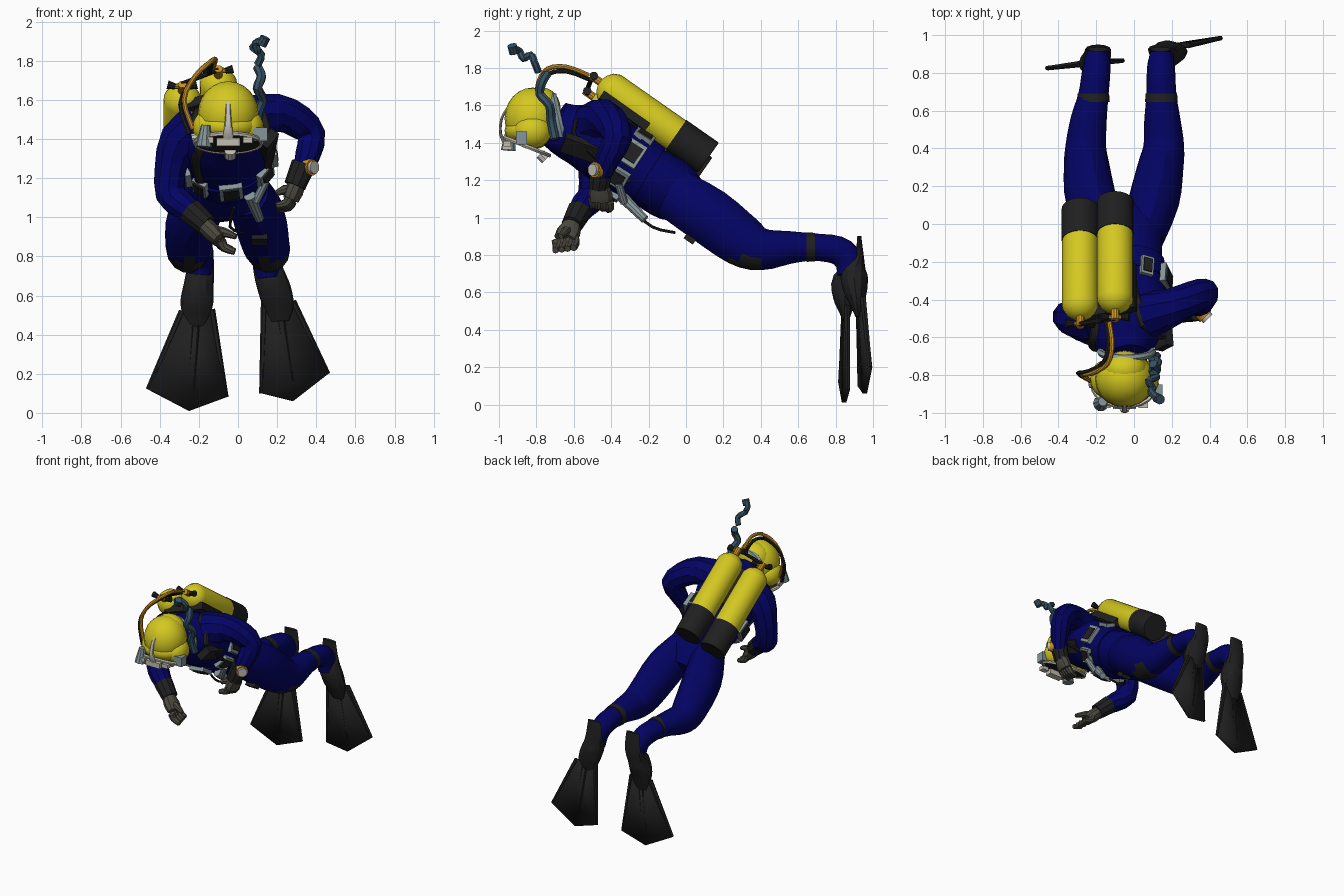
import bpy, bmesh
from math import sin, cos, pi, radians
from mathutils import Vector, Matrix

cube = bpy.data.objects.get("Cube")
if cube:
    bpy.data.objects.remove(cube, do_unlink=True)


def material(name, *rgb):
    m = bpy.data.materials.new(name)
    m.use_nodes = True
    m.diffuse_color = (*rgb, 1)
    m.node_tree.nodes["Principled BSDF"].inputs["Base Color"].default_value = (*rgb, 1)
    return m


blue = material("suit blue", .001, .001, .125)
yellow = material("tank yellow", .66, .58, .015)
black = material("rubber black", .014, .014, .014)
glove = material("glove grey", .07, .066, .05)
steel = material("steel grey", .24, .3, .32)
pale = material("pale metal", .55, .52, .45)
brass = material("brass orange", .6, .28, .015)
teal = material("hose teal", .035, .08, .12)

X, Y, Z = Vector((1, 0, 0)), Vector((0, 1, 0)), Vector((0, 0, 1))
made = []


def finish(name, bm, *mats):
    bmesh.ops.recalc_face_normals(bm, faces=bm.faces)
    mesh = bpy.data.meshes.new(name)
    bm.to_mesh(mesh)
    bm.free()
    for m in mats:
        mesh.materials.append(m)
    ob = bpy.data.objects.new(name, mesh)
    bpy.context.collection.objects.link(ob)
    made.append(ob)
    return ob


def refine(rings, steps):
    """Smoothly add rings between the given ones."""
    pts = [Vector(r if len(r) == 5 else (*r, r[3])) for r in rings]
    out = []
    for i in range(len(pts) - 1):
        a, b, c, d = pts[max(i - 1, 0)], pts[i], pts[i + 1], pts[min(i + 2, len(pts) - 1)]
        for k in range(steps):
            t = k / steps
            out.append(b + (c - a) * t / 2 + (a * 2 - b * 5 + c * 4 - d) * t * t / 2
                       + (b * 3 - a - c * 3 + d) * t ** 3 / 2)
    return out + [pts[-1]]


def frame(rings, i, hint):
    d = (rings[min(i + 1, len(rings) - 1)] - rings[max(i - 1, 0)]).to_3d().normalized()
    s = (hint - d * hint.dot(d)).normalized()
    return s, s.cross(d), d


def loft(name, mat, rings, hint=X, sides=12, steps=1):
    """Skin elliptical rings (x, y, z, half width, half height)."""
    rings = refine(rings, steps)
    bm = bmesh.new()
    loops = []
    for i, r in enumerate(rings):
        s, n, _ = frame(rings, i, hint)
        angles = [2 * pi * k / sides for k in range(sides)]
        loops.append([bm.verts.new(r.to_3d() + s * cos(a) * r[3] + n * sin(a) * r[4]) for a in angles])
    for p, q in zip(loops, loops[1:]):
        for k in range(sides):
            j = (k + 1) % sides
            bm.faces.new((p[k], p[j], q[j], q[k]))
    bm.faces.new(loops[0])
    bm.faces.new(loops[-1])
    return finish(name, bm, mat)


def rod(name, mat, a, b, ra, rb=None, sides=10):
    a, b = Vector(a), Vector(b)
    hint = Y if abs((b - a).normalized().x) > .7 else X
    return loft(name, mat, [(*a, ra), (*b, rb or ra)], hint, sides)


def hose(name, mat, points, r, sides=8):
    return loft(name, mat, [(*p, r) for p in points], Vector((.8, .3, .1)), sides, 3)


def box(name, mat, centre, size, rot=Matrix.Identity(3)):
    bm = bmesh.new()
    place = Matrix.Translation(centre) @ rot.to_4x4() @ Matrix.Diagonal((*size, 1))
    bmesh.ops.create_cube(bm, size=1, matrix=place)
    return finish(name, bm, mat)


def ball(name, mat, centre, size):
    bm = bmesh.new()
    place = Matrix.Translation(centre) @ Matrix.Diagonal((*size, 1))
    bmesh.ops.create_uvsphere(bm, u_segments=20, v_segments=12, radius=1, matrix=place)
    return finish(name, bm, mat)


def ring(name, mat, centre, tilt, radius, thick, squash=1):
    bpy.ops.mesh.primitive_torus_add(location=centre, rotation=(tilt, 0, 0), major_radius=radius,
                                     minor_radius=thick, major_segments=24, minor_segments=6)
    ob = bpy.context.object
    ob.name = name
    ob.scale.y = squash
    ob.data.materials.append(mat)
    made.append(ob)


# Torso, rolled so the left shoulder is higher
roll = Vector((cos(.27), 0, sin(.27)))
body = [(-.03, -.7, 1.5, .11, .13), (-.04, -.62, 1.46, .18, .15), (-.05, -.5, 1.42, .25, .18),
        (-.05, -.36, 1.32, .225, .18), (-.04, -.2, 1.22, .195, .165), (-.05, -.05, 1.13, .2, .16),
        (-.05, .1, 1.04, .15, .07)]
loft("torso", blue, body, roll, 16, 3)
fine = refine(body, 3)


def surf(t, angle, off=.004):
    """Point and orientation on the torso: 0 left, 90 back, 270 belly."""
    i = round(t * 3)
    s, n, d = frame(fine, i, roll)
    a, r = radians(angle), fine[i]
    out = (s * cos(a) / r[3] + n * sin(a) / r[4]).normalized()
    p = r.to_3d() + s * cos(a) * r[3] + n * sin(a) * r[4] + out * off
    return p, Matrix((d.cross(out), d, out)).transposed()


# Harness straps and back plate
for side, flip in (("left", False), ("right", True)):
    path = [(3, 75), (2, 65), (1.3, 50), (1, 20), (1, -15), (1.3, -30), (2, -38), (3, -40), (3.7, -42)]
    pts = [surf(t, 180 - a if flip else a)[0] for t, a in path]
    loft(side + "_harness_strap", black, [(*p, .026, .012) for p in pts], X, 8, 2)
p, rot = surf(2.3, 100)
box("back_plate", black, p, (.3, .3, .05), rot)
p, rot = surf(1.7, -42)
box("chest_pouch", black, p, (.1, .22, .05), rot)

# Weight belt with framed blocks
waist = fine[10:13]
loft("belt", blue, [(*r.to_3d(), r[3] + .01, r[4] + .01) for r in waist], roll, 20)
blocks = ((48, .07), (2, .14), (-44, .11), (262, .12), (218, .08), (180, .13), (140, .08))
for k, (angle, wide) in enumerate(blocks):
    p, rot = surf(3.5, angle, .012)
    box(f"belt_frame_{k}", steel, p, (wide, .11, .03), rot)
    box(f"belt_block_{k}", black, p, (wide * .68, .08, .044), rot)
rod("knife_handle", steel, (.14, -.36, 1.18), (.09, -.33, 1.08), .022)
rod("knife_sheath", steel, (.06, -.34, 1.11), (.11, -.22, .99), .032, .024)
hose("belt_cord", black, [(-.02, -.3, 1.05), (-.04, -.18, .95), (.03, -.06, .92)], .008, 6)

# Legs with knee pads, ankle bands and fins
profile = [(-.07, 1.13, .11, .14), (.12, 1.01, .135, .155), (.3, .875, .122, .142), (.41, .83, .108, .115),
           (.55, .84, .096, .09), (.68, .842, .08, .075), (.81, .825, .075, .078), (.87, .77, .068, .078),
           (.875, .69, .06, .066)]
legs = {"left": (.05, .105, .14, .158, .15, .145, .143, .145, .155),
        "right": (-.15, -.225, -.25, -.255, -.24, -.215, -.2, -.195, -.195)}
feet = {"left": [(.14, .925, .9, .055, .012), (.142, .928, .79, .068, .024), (.16, .9, .71, .078, .07),
                 (.19, .905, .62, .084, .066), (.21, .915, .54, .075, .04), (.215, .92, .47, .045, .014)],
        "right": [(-.19, .925, .9, .055, .012), (-.19, .925, .76, .068, .026), (-.2, .865, .66, .076, .082),
                  (-.21, .85, .57, .084, .064), (-.215, .853, .5, .07, .036), (-.22, .855, .44, .045, .014)]}
blades = {"left": ((.135, .58), (.28, .57), (.46, .2), (.28, .06), (.12, .1)),
          "right": ((-.135, .53), (-.285, .52), (-.46, .12), (-.25, .01), (-.06, .08))}


def blade_point(side, x, z):
    return Vector((x, .9 + x * .17 + (.5 - z) * .02 if side == "left" else .875 + x * .1 - (.5 - z) * .01, z))


for side, xs in legs.items():
    leg = loft(side + "_leg", blue, [(x, *r) for x, r in zip(xs, profile)], X, 14, 3)
    leg.data.materials.append(black)
    for f in leg.data.polygons:
        if f.center.z < .78 and f.center.y < .42:
            f.material_index = 1
    x = xs[5]
    loft(side + "_ankle_band", black, [(x, .645, .842, .087, .081), (x, .69, .842, .083, .078)], X, 14)
    loft(side + "_fin_pocket", black, feet[side], X, 12, 3)
    bm = bmesh.new()
    pts = [blade_point(side, *p) for p in blades[side]]
    bm.faces.new([bm.verts.new(p) for p in pts])
    blade = finish(side + "_fin_blade", bm, black)
    thick = blade.modifiers.new("thickness", "SOLIDIFY")
    thick.thickness, thick.offset = .024, 0
    for k, (a, b) in enumerate(((0, 4), (1, 2))):
        rod(f"{side}_fin_edge_{k}", black, pts[a], pts[b], .018, .012, 6)
    middle = (pts[0] + pts[1]) / 2
    for k in (-1, 1):
        shift = X * .015 * k
        rod(f"{side}_fin_rib_{k}", black, middle + shift, pts[3].lerp(middle, .2) + shift, .017, .012, 4)
box("thigh_patch", black, (.11, .02, .885), (.08, .06, .03), Matrix.Rotation(-.6, 3, "X"))

# Arms, cuffs and gloves
loft("left_arm", blue, [(.08, -.48, 1.5, .13), (.2, -.44, 1.535, .1), (.31, -.39, 1.49, .09),
                        (.375, -.365, 1.42, .076), (.36, -.41, 1.33, .068), (.33, -.45, 1.23, .052)], Y, 10, 2)
loft("right_arm", blue, [(-.2, -.5, 1.46, .13), (-.3, -.5, 1.39, .11), (-.345, -.49, 1.25, .085),
                         (-.345, -.5, 1.12, .08), (-.28, -.55, 1.06, .072), (-.2, -.59, 1.0, .056)], Y, 10, 2)
rod("left_cuff", black, (.335, -.45, 1.27), (.29, -.465, 1.16), .064, .056)
rod("right_cuff", black, (-.245, -.57, 1.035), (-.16, -.61, .96), .068, .058)
rod("watch_bezel", brass, (.355, -.465, 1.255), (.38, -.49, 1.255), .045, .042, 14)
rod("watch_face", pale, (.37, -.48, 1.255), (.392, -.502, 1.255), .033, None, 14)


def hand(side, wrist, knuckle, tip, thumb, spread):
    w, k, t, th, sp = map(Vector, (wrist, knuckle, tip, thumb, spread))
    loft(side + "_palm", glove, [(*w, .05, .045), (*w.lerp(k, .5), .065, .048), (*k, .062, .04)], sp, 10)
    for i in range(4):
        o = sp * (i - 1.5)
        bend = k.lerp(t, .55) + o + (k - th) * .25
        loft(f"{side}_finger_{i}", glove, [(*(k + o), .026), (*bend, .024), (*(t + o), .017)], sp, 8, 2)
    loft(side + "_thumb", glove, [(*w.lerp(k, .4), .032), (*w.lerp(th, .6), .025), (*th, .014)], sp, 8, 2)


hand("left", (.3, -.46, 1.17), (.27, -.455, 1.09), (.2, -.46, 1.05), (.195, -.48, 1.12), (.004, .029, -.006))
hand("right", (-.17, -.61, .96), (-.095, -.645, .885), (-.025, -.65, .83), (-.01, -.67, .9), (.006, -.032, -.004))

# Twin tanks with rubber boots and valves
tip, axis = Vector((-.1, -.46, 1.725)), Vector((0, .82, -.573))
for side, off in (("left", Vector()), ("right", Vector((-.185, -.035, -.08)))):
    top = tip + off
    dome = ((0, .02), (.012, .05), (.035, .078), (.07, .095), (.51, .095))
    loft(side + "_tank", yellow, [(*(top + axis * t), r) for t, r in dome], X, 24)
    boot = ((.495, .098), (.702, .098), (.707, .095))
    loft(side + "_tank_boot", black, [(*(top + axis * t), r) for t, r in boot], X, 24)
    rod(side + "_valve", brass, top + axis * .02, top - axis * .06, .022)
    knob = top - axis * .04
    rod(side + "_valve_stem", brass, knob - X * .04, knob + X * .04, .012)
    for k in (-1, 1):
        rod(f"{side}_valve_knob_{k}", black, knob + X * .035 * k, knob + X * .075 * k + Z * .01, .016, .023)
rod("manifold", black, (-.29, -.53, 1.68), (-.1, -.5, 1.755), .013)

# Helmet, collar and face plate
ball("helmet", yellow, (-.05, -.82, 1.53), (.155, .15, .165))
ball("helmet_crown", yellow, (-.05, -.77, 1.58), (.12, .1, .115))
ball("helmet_jaw", yellow, (-.05, -.845, 1.465), (.15, .125, .08))
for side, x in (("left", .05), ("right", -.15)):
    ball(side + "_helmet_cheek", yellow, (x, -.82, 1.46), (.082, .1, .09))
    box(side + "_face_clamp", pale, (x, -.955, 1.395), (.05, .04, .03))
ring("neck_collar", steel, (-.04, -.675, 1.5), -1.35, .138, .02, 1.1)
ring("face_plate_rim", pale, (-.05, -.85, 1.38), -.38, .17, .012, .76)
loft("face_plate", black, [(-.05, -.85, 1.385, .162, .122), (-.05, -.854, 1.375, .162, .122)], X, 24)
loft("helmet_handle", pale, [(-.05, -.965, 1.39, .03, .01), (-.05, -.992, 1.45, .022, .008),
                             (-.05, -.985, 1.53, .014, .007), (-.05, -.95, 1.59, .012, .007)], X, 8, 3)
box("nose_block", pale, (-.05, -.955, 1.385), (.12, .05, .04))
rod("right_regulator", steel, (-.175, -.95, 1.36), (-.165, -.94, 1.47), .042, .024)
box("left_regulator", steel, (.115, -.88, 1.425), (.07, .06, .07))
rod("side_valve", pale, (-.19, -.84, 1.41), (-.235, -.84, 1.4), .028)
rod("chin_valve", pale, (-.04, -.78, 1.34), (-.04, -.75, 1.31), .03)

# Air hoses and the loose umbilical
air = [(-.13, -.52, 1.76), (-.115, -.64, 1.805), (-.14, -.74, 1.795), (-.22, -.79, 1.72),
       (-.275, -.8, 1.6), (-.23, -.83, 1.45)]
hose("air_hose", brass, air, .013)
hose("second_hose", black, [Vector(p) - Vector((.02, -.01, .025)) for p in air], .012)
hose("umbilical_lower", teal, [(.12, -.7, 1.42), (.1, -.72, 1.52), (.125, -.73, 1.6), (.1, -.78, 1.66),
                               (.12, -.77, 1.72), (.1, -.74, 1.77)], .025, 7)
hose("umbilical_upper", teal, [(.1, -.79, 1.78), (.12, -.81, 1.83), (.075, -.83, 1.87), (.1, -.87, 1.85),
                               (.09, -.89, 1.89), (.135, -.93, 1.905)], .02, 7)
rod("umbilical_end", teal, (.12, -.92, 1.88), (.14, -.93, 1.92), .026)

# Smooth shading with sharp edges kept
bpy.ops.object.select_all(action="DESELECT")
for ob in made:
    ob.select_set(True)
bpy.context.view_layer.objects.active = made[0]
bpy.ops.object.shade_smooth_by_angle(angle=radians(28))
